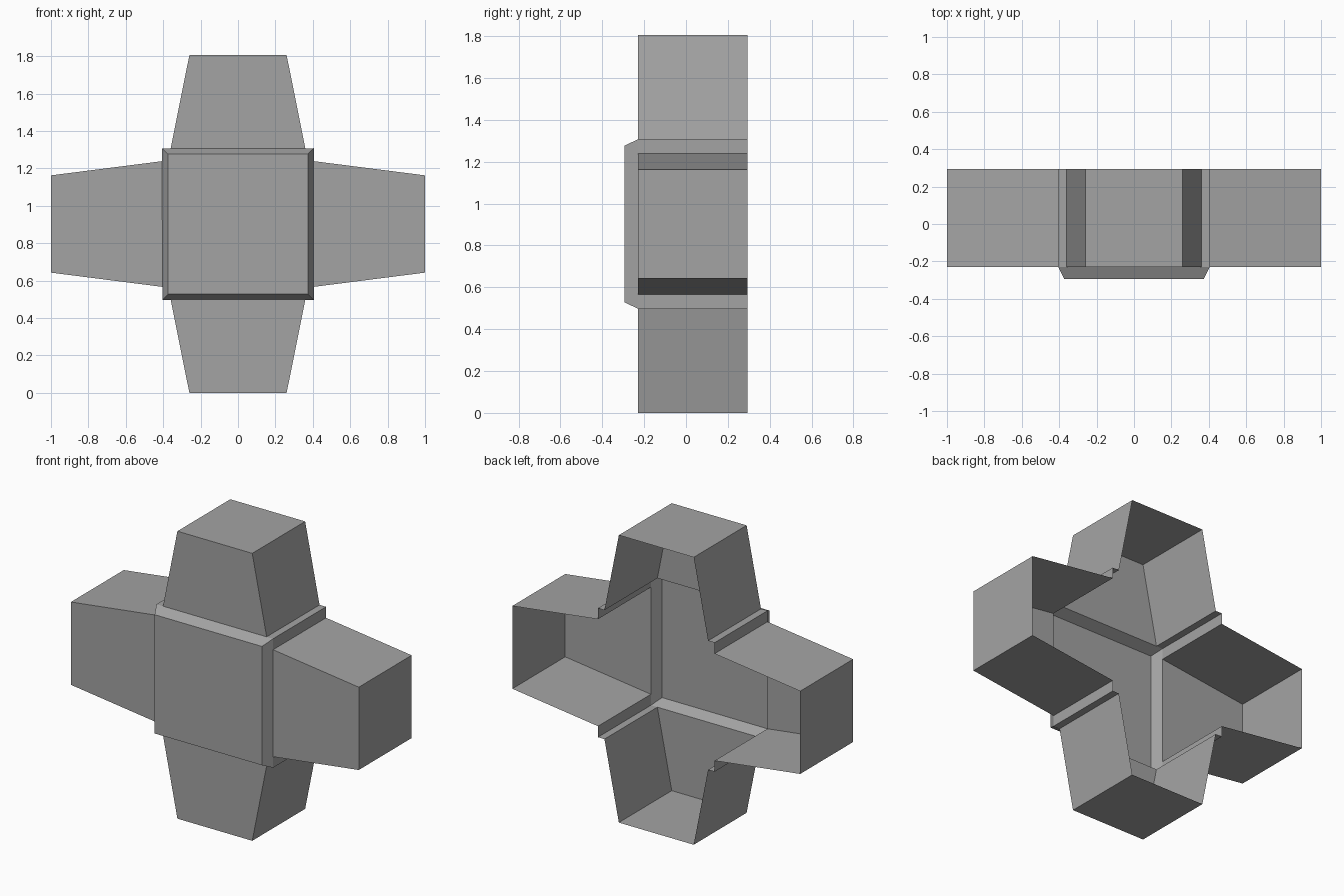
import bpy, bmesh
from math import pi
from mathutils import Vector, Matrix

cube = bpy.data.objects.get("Cube")
if cube:
    bpy.data.objects.remove(cube, do_unlink=True)

grey = bpy.data.materials.new("mid grey")
grey.use_nodes = True
grey.diffuse_color = (0.37, 0.37, 0.37, 1)
grey.node_tree.nodes["Principled BSDF"].inputs["Base Color"].default_value = grey.diffuse_color

BACK, ARM_FRONT, FRONT = 0.295, -0.23, -0.295
HALF, PLATEAU = 0.405, 0.373      # centre box and its raised face
MID_Z = 0.9025


def make_shell(name, faces, inside):
    """Open sheet from point lists, every face turned away from the inside point."""
    bm = bmesh.new()
    for points in faces:
        face = bm.faces.new([bm.verts.new(p) for p in points])
        face.normal_update()
        if face.normal.dot(face.calc_center_median() - inside) < 0:
            face.normal_flip()
    bmesh.ops.remove_doubles(bm, verts=bm.verts, dist=0.0001)
    bm.transform(Matrix.Translation((0, 0, MID_Z)))
    mesh = bpy.data.meshes.new(name)
    bm.to_mesh(mesh)
    bm.free()
    mesh.materials.append(grey)
    obj = bpy.data.objects.new(name, mesh)
    bpy.context.collection.objects.link(obj)


def wall(a, b):
    """Wall running from the arm front to the open back between two (x, z) points."""
    return [(a[0], ARM_FRONT, a[1]), (b[0], ARM_FRONT, b[1]),
            (b[0], BACK, b[1]), (a[0], BACK, a[1])]


def turned(faces, turn):
    return [[turn @ Vector(p) for p in face] for face in faces]


# Four tapering arms, open at the back; root and tip are half widths
arms = [("left_arm", 0, 0.336, 0.26, 1.0), ("top_arm", -pi / 2, 0.36, 0.26, MID_Z),
        ("right_arm", pi, 0.336, 0.26, 1.0), ("bottom_arm", pi / 2, 0.36, 0.26, MID_Z)]
centre_faces = [[(x, FRONT, z) for x, z in ((-PLATEAU, -PLATEAU), (PLATEAU, -PLATEAU),
                                            (PLATEAU, PLATEAU), (-PLATEAU, PLATEAU))]]
for name, angle, root, tip, reach in arms:
    turn = Matrix.Rotation(angle, 3, 'Y')
    outline = [(HALF, -root), (reach, -tip), (reach, tip), (HALF, root)]
    faces = [wall(a, b) for a, b in zip(outline, outline[1:])]
    faces.append([(x, ARM_FRONT, z) for x, z in outline])
    make_shell(name, turned(faces, turn), turn @ Vector((0.7, 0, 0)))

    # Centre box side: chamfer and the two corner strips beside the arm
    side = [[(HALF, ARM_FRONT, -HALF), (HALF, ARM_FRONT, HALF),
             (PLATEAU, FRONT, PLATEAU), (PLATEAU, FRONT, -PLATEAU)]]
    side += [wall((HALF, s * root), (HALF, s * HALF)) for s in (-1, 1)]
    centre_faces += turned(side, turn)

make_shell("centre_box", centre_faces, Vector((0, 0, 0)))
